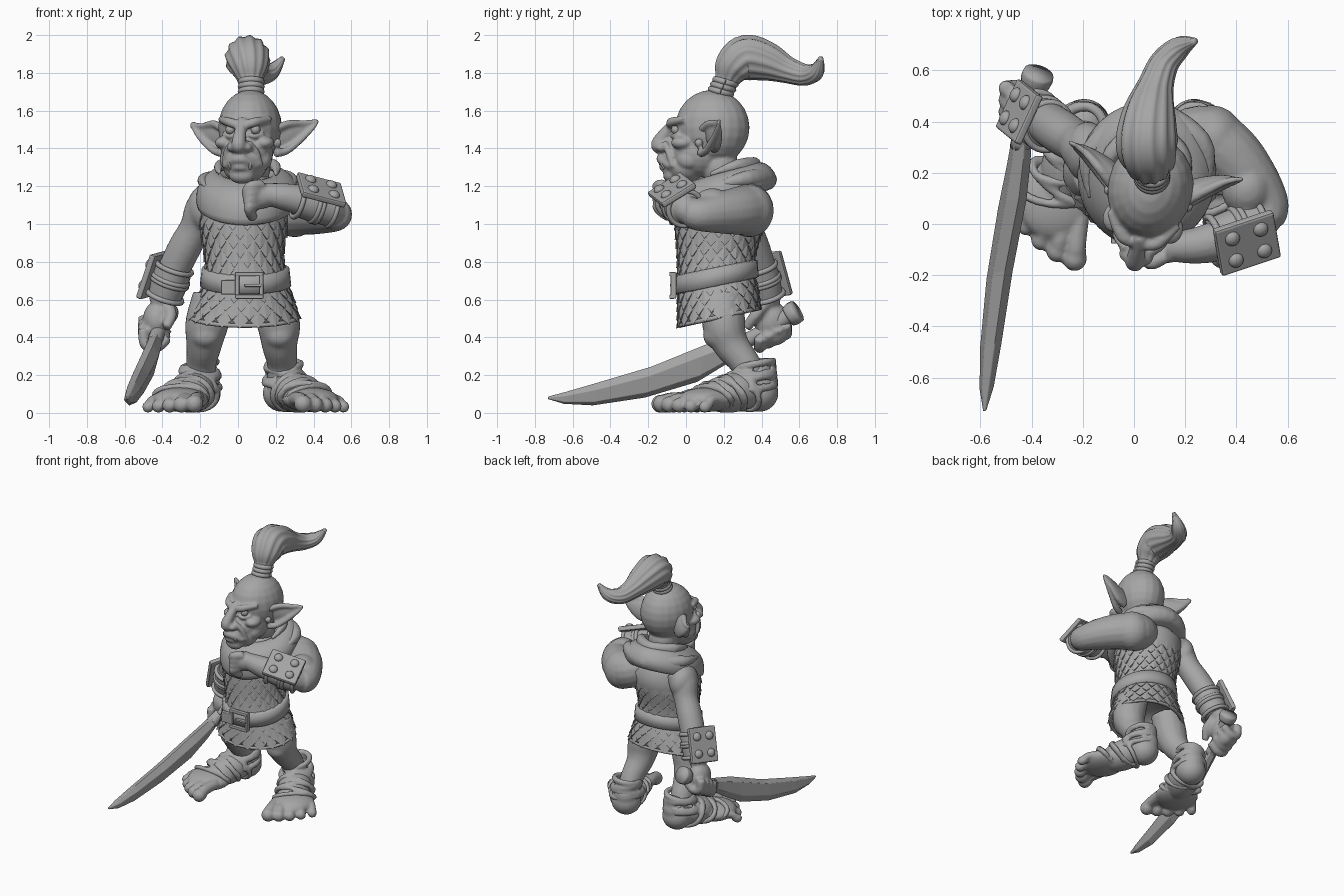
import bpy, bmesh, math
from mathutils import Vector, Matrix, Euler

cube = bpy.data.objects.get("Cube")
if cube:
    bpy.data.objects.remove(cube)

grey = bpy.data.materials.new("plain_grey")
grey.use_nodes = True
grey.diffuse_color = (0.38, 0.38, 0.38, 1)
bsdf = next(n for n in grey.node_tree.nodes if n.type == 'BSDF_PRINCIPLED')
bsdf.inputs["Base Color"].default_value = grey.diffuse_color
bsdf.inputs["Roughness"].default_value = 0.7


def finish(bm, name, voxel=0, smooth=True, subsurf=0, bevel=0, matrix=None):
    """Turn a bmesh into a named object; voxel fuses overlapping parts."""
    bmesh.ops.recalc_face_normals(bm, faces=bm.faces)
    if matrix:
        bm.transform(matrix)
    for f in bm.faces:
        f.smooth = smooth
    me = bpy.data.meshes.new(name)
    bm.to_mesh(me)
    bm.free()
    me.materials.append(grey)
    ob = bpy.data.objects.new(name, me)
    bpy.context.scene.collection.objects.link(ob)
    if voxel:
        m = ob.modifiers.new("fuse", 'REMESH')
        m.mode, m.voxel_size, m.use_smooth_shade = 'VOXEL', voxel, True
        s = ob.modifiers.new("soften", 'SMOOTH')
        s.factor, s.iterations = 0.5, 3
    if subsurf:
        ob.modifiers.new("subdivide", 'SUBSURF').levels = subsurf
    if bevel:
        b = ob.modifiers.new("bevel", 'BEVEL')
        b.width, b.segments = bevel, 2
    return ob


def ball(bm, c, r, rot=(0, 0, 0)):
    r = (r, r, r) if isinstance(r, float) else r
    m = Matrix.LocRotScale(Vector(c), Euler(rot), Vector(r))
    bmesh.ops.create_uvsphere(bm, u_segments=20, v_segments=12, radius=1, matrix=m)


def skin(bm, rings):
    """Bridge rings of points and cap both ends."""
    vs = [[bm.verts.new(p) for p in ring] for ring in rings]
    n = len(vs[0])
    for a, b in zip(vs, vs[1:]):
        for i in range(n):
            bm.faces.new((a[i], a[(i + 1) % n], b[(i + 1) % n], b[i]))
    bm.faces.new(vs[0][::-1])
    bm.faces.new(vs[-1])


def tube(bm, pts, sides=16, steps=5, ribs=0, depth=0.0, flat=1.0, ref=(0.31, 0.2, 0.93)):
    """Tube through (x, y, z, radius) points; flat squashes it across ref."""
    P = [Vector(p) for p in pts]
    path = []
    for i in range(len(P) - 1):
        p0, p1, p2, p3 = P[max(i - 1, 0)], P[i], P[i + 1], P[min(i + 2, len(P) - 1)]
        for k in range(steps):
            t = k / steps
            path.append(0.5 * (2 * p1 + (p2 - p0) * t + (2 * p0 - 5 * p1 + 4 * p2 - p3) * t * t
                               + (3 * p1 - p0 - 3 * p2 + p3) * t ** 3))
    path.append(P[-1])
    rings, nrm = [], Vector(ref)
    for i, p in enumerate(path):
        tan = (path[min(i + 1, len(path) - 1)] - path[max(i - 1, 0)]).to_3d().normalized()
        nrm = (nrm - tan * nrm.dot(tan)).normalized()
        side = tan.cross(nrm)
        ring = []
        for k in range(sides):
            a = math.tau * k / sides
            r = max(p[3], 0.003) * (1 + depth * math.cos(ribs * a))
            ring.append(p.to_3d() + nrm * r * math.cos(a) + side * r * flat * math.sin(a))
        rings.append(ring)
    skin(bm, rings)


def band(bm, c, u, v, r, n=16):
    """Closed cord around centre c spanned by half-axes u and v."""
    c, u, v = Vector(c), Vector(u), Vector(v)
    pts = [c + u * math.cos(math.tau * i / n) + v * math.sin(math.tau * i / n) for i in range(n + 1)]
    tube(bm, [(*p, r) for p in pts], sides=8, steps=2, ref=u.cross(v))


def oval(ring, a, grow=0.0):
    z, cx, cy, rx, ry, slope = ring
    y = (ry + grow) * math.sin(a)
    return Vector((cx + (rx + grow) * math.cos(a), cy + y, z + slope * y))


def loft(name, rings, subsurf=0, n=32):
    bm = bmesh.new()
    skin(bm, [[oval(r, math.tau * i / n) for i in range(n)] for r in rings])
    return finish(bm, name, subsurf=subsurf)


# Torso: z, centre x, centre y, half width, half depth, slope; hollow under the skirt
TORSO = [(0.51, .035, .175, .285, .215, .22), (0.60, .04, .17, .25, .21, .22),
         (0.72, .04, .155, .205, .195, .22), (0.85, .03, .165, .205, .205, .1),
         (1.00, .03, .18, .23, .235, 0), (1.12, .04, .2, .23, .24, 0), (1.25, .05, .2, .12, .13, 0)]
loft("mail_tunic", [(0.6, .04, .17, .215, .17, .2), (0.505, .035, .175, .265, .195, .22)] + TORSO)


def torso_ring(z):
    for a, b in zip(TORSO, TORSO[1:]):
        if z <= b[0]:
            t = (z - a[0]) / (b[0] - a[0])
            return [p + (q - p) * t for p, q in zip(a, b)]
    return TORSO[-1]


# Overlapping diamond scales
bm = bmesh.new()
COUNT, STEP = 19, 0.043
for row in range(12):
    z = 0.535 + row * STEP
    for i in range(COUNT):
        a, h = math.tau * (i + row % 2 / 2) / COUNT, math.pi / COUNT * 0.94
        top = oval(torso_ring(z + STEP), a, 0.002)
        left, right = (oval(torso_ring(z), a + s * h, 0.005) for s in (-1, 1))
        low, root = oval(torso_ring(z - STEP * .9), a, 0.013), oval(torso_ring(z - STEP * .8), a, -0.005)
        t, l, r, b, k = (bm.verts.new(p) for p in (top, left, right, low, root))
        for f in ((t, l, b), (t, b, r), (l, k, b), (b, k, r), (t, k, l), (t, r, k)):
            bm.faces.new(f)
finish(bm, "mail_scales", smooth=False)

# Belt, buckle and hem
loft("belt", [(0.67, .04, .157, .225, .21, .2), (0.675, .04, .157, .242, .228, .2),
              (0.765, .04, .157, .232, .222, .2), (0.77, .04, .157, .215, .205, .2)])
bm = bmesh.new()
for x, z, sx, sz in ((0, .06, .15, .022), (0, -.06, .15, .022), (.064, 0, .022, .14),
                     (-.064, 0, .022, .14), (.02, 0, .09, .016), (-.11, -.01, .08, .075)):
    bmesh.ops.create_cube(bm, size=1, matrix=Matrix.LocRotScale(
        Vector((.06 + x, -.073 + abs(x) * .1, .675 + z)), None, Vector((sx, .03, sz))))
finish(bm, "belt_buckle", smooth=False, bevel=0.005)
bm = bmesh.new()
band(bm, (.035, .175, .508), (.28, 0, 0), (0, .21, .046), .012, 24)
finish(bm, "tunic_hem")

# Draped cowl with folds
loft("cowl", [(1.09, .04, .18, .23, .25, .37), (1.08, .04, .185, .26, .275, .37),
              (1.15, .05, .19, .275, .29, .27), (1.215, .055, .2, .268, .28, .2),
              (1.28, .055, .21, .2, .205, .28), (1.28, .05, .21, .14, .15, .28),
              (1.23, .05, .18, .11, .12, .2)], subsurf=1)
bm = bmesh.new()
tube(bm, [(-.17, .1, 1.2, .012), (-.17, .28, 1.235, .04), (.04, .425, 1.235, .058),
          (.26, .32, 1.24, .045), (.29, .14, 1.2, .012)])
tube(bm, [(-.1, .12, 1.27, .012), (-.09, .27, 1.31, .033), (.05, .36, 1.315, .04),
          (.19, .27, 1.31, .033), (.2, .12, 1.26, .012)])
finish(bm, "cowl_folds", voxel=0.013)

# Head in its own frame, then turned slightly to its right
TURN = Matrix.Translation((.06, .12, 0)) @ Matrix.Rotation(math.radians(-12), 4, 'Z')
bm = bmesh.new()
ball(bm, (0, .02, 1.51), (.168, .2, .2))
ball(bm, (0, -.06, 1.38), (.14, .15, .14))
ball(bm, (0, -.12, 1.3), (.115, .1, .085))
ball(bm, (0, -.195, 1.258), (.07, .05, .045))
ball(bm, (0, -.18, 1.33), (.09, .075, .075))
ball(bm, (0, -.21, 1.4), (.045, .05, .06))
ball(bm, (0, .06, 1.3), (.1, .1, .12))
tube(bm, [(0, -.17, 1.55, .027), (0, -.235, 1.48, .033), (0, -.275, 1.42, .038), (0, -.25, 1.4, .034)])
tube(bm, [(-.085, -.19, 1.305, .018), (0, -.26, 1.345, .024), (.085, -.19, 1.305, .018)])
tube(bm, [(-.06, -.2, 1.285, .016), (0, -.25, 1.303, .02), (.06, -.2, 1.285, .016)])
for s in (-1, 1):
    ball(bm, (s * .042, -.245, 1.405), (.026, .035, .024))
    ball(bm, (s * .11, -.12, 1.43), (.05, .06, .035))
    ball(bm, (s * .1, -.09, 1.34), (.04, .06, .05))
    tube(bm, [(s * .012, -.2, 1.52, .022), (s * .07, -.185, 1.54, .025), (s * .135, -.1, 1.555, .016)])
    tube(bm, [(s * .045, -.23, 1.435, .014), (s * .08, -.2, 1.38, .018), (s * .1, -.17, 1.3, .014)])
    tube(bm, [(s * .03, -.185, 1.475, .01), (s * .07, -.18, 1.465, .013), (s * .11, -.14, 1.48, .01)])
finish(bm, "head", voxel=0.009, matrix=TURN)
bm = bmesh.new()
for s in (-1, 1):
    ball(bm, (s * .068, -.162, 1.5), .026)
finish(bm, "eyes", matrix=TURN)
bm = bmesh.new()
for s in (-1, 1):
    tube(bm, [(s * .05, -.225, 1.295, .012), (s * .055, -.24, 1.32, .01), (s * .055, -.24, 1.34, .002)], sides=8)
finish(bm, "tusks", matrix=TURN)
for s, name, lift in ((1, "left_ear", 0), (-1, "right_ear", -.015)):
    bm = bmesh.new()
    tube(bm, [(s * .14, .045, 1.45, .08), (s * .2, .075, 1.46, .075), (s * .27, .11, 1.495 + lift, .042),
              (s * .34, .13, 1.54 + lift, .006)], flat=0.4, ref=(0, -.2, 1))
    tube(bm, [(s * .14, -.01, 1.5, .02), (s * .2, .045, 1.53, .02), (s * .28, .105, 1.535 + lift, .015),
              (s * .345, .13, 1.545 + lift, .008), (s * .28, .09, 1.465 + lift, .016),
              (s * .2, .03, 1.39, .02), (s * .14, -.015, 1.375, .024)])
    ball(bm, (s * .155, -.02, 1.43), .024)
    finish(bm, name, voxel=0.009, matrix=TURN)

# Topknot and its binding
bm = bmesh.new()
tube(bm, [(.07, .18, 1.66, .07), (.07, .19, 1.72, .055), (.065, .215, 1.765, .065), (.06, .25, 1.83, .1),
          (.05, .32, 1.88, .116), (.06, .43, 1.86, .1), (.085, .54, 1.815, .068), (.12, .63, 1.79, .055),
          (.18, .69, 1.81, .042), (.24, .715, 1.88, .012)], sides=48, ribs=12, depth=0.055)
finish(bm, "topknot")
bm = bmesh.new()
for i in range(3):
    band(bm, (.07, .185 + i * .012, 1.7 + i * .026), (.054, 0, 0), (0, .052, -.014), .018)
finish(bm, "topknot_binding")

# Arms
bm = bmesh.new()
tube(bm, [(-.13, .27, 1.13, .11), (-.185, .29, 1.07, .1), (-.225, .32, .98, .085), (-.28, .355, .88, .088),
          (-.325, .385, .79, .086), (-.375, .42, .68, .08), (-.42, .445, .58, .058)])
ball(bm, (-.18, .28, 1.08), (.09, .12, .125))
ball(bm, (-.43, .45, .49), (.075, .095, .1))
ball(bm, (-.43, .46, .43), (.065, .09, .075))
for i in range(4):
    y, z = .39 + i * .047, .355 + i * .024
    tube(bm, [(-.5, y, z + .09, .03), (-.49, y, z + .01, .032), (-.43, y, z - .005, .032),
              (-.37, y, z + .045, .028)], sides=10)
tube(bm, [(-.38, .42, .58, .035), (-.355, .37, .52, .032), (-.38, .32, .45, .026)], sides=10)
finish(bm, "right_arm", voxel=0.011)
bm = bmesh.new()
tube(bm, [(.15, .28, 1.12, .12), (.26, .33, 1.08, .135), (.36, .28, 1.07, .128), (.45, .18, 1.06, .112),
          (.515, .08, 1.05, .09), (.51, .02, 1.06, .08)])
tube(bm, [(.53, .04, 1.05, .065), (.43, -.03, 1.1, .09), (.27, -.08, 1.14, .075), (.14, -.09, 1.16, .058)])
ball(bm, (.3, .335, 1.07), (.13, .13, .14))
ball(bm, (.44, .14, 1.09), (.1, .11, .1))
ball(bm, (.12, -.09, 1.15), (.085, .065, .07))
for i in range(4):
    d = i * .036
    tube(bm, [(.13 - d * .3, -.12, 1.21 - d, .028), (.07 - d * .1, -.15, 1.2 - d, .03),
              (.045 + d * .2, -.12, 1.165 - d, .028), (.08, -.08, 1.14 - d, .026)], sides=10)
finish(bm, "left_arm", voxel=0.011)


# Bracers: cuffs, plate and studs
def bracer(side, start, end, radius, normal, offset):
    a, b, n = Vector(start), Vector(end), Vector(normal).normalized()
    axis = (b - a).normalized()
    n = (n - axis * n.dot(axis)).normalized()
    w = axis.cross(n)
    bm = bmesh.new()
    tube(bm, [(*a, radius), (*((a + b) / 2), radius), (*b, radius * .9)], sides=24)
    for t in (.04, .4, .5, .96):
        band(bm, a.lerp(b, t), n * radius * .97, w * radius * .97, .014)
    finish(bm, side + "_bracer")
    m = Matrix((axis, w, n)).transposed().to_4x4()
    m.translation = (a + b) / 2 + n * offset
    bm = bmesh.new()
    bmesh.ops.create_cube(bm, size=1, matrix=Matrix.Diagonal((.25, .21, .035, 1)))
    finish(bm, side + "_bracer_plate", smooth=False, bevel=0.01, matrix=m)
    bm = bmesh.new()
    for x in (-.06, .06):
        for y in (-.05, .05):
            ball(bm, (x, y, .018), (.03, .03, .022))
    finish(bm, side + "_bracer_studs", matrix=m)


bracer("right", (-.335, .38, .775), (-.39, .425, .61), .098, (-.87, .4, 0), .1)
bracer("left", (.505, .0, 1.08), (.31, -.065, 1.13), .097, (.15, -.5, .85), .092)

# Legs, feet and wrappings
for s, name, hip, heel, yaw in ((1, "left", .18, .235, 27), (-1, "right", -.13, -.195, -19)):
    bm = bmesh.new()
    tube(bm, [(hip, .2, .62, .11), (hip + s * .035, .2, .47, .115), (heel - s * .015, .24, .36, .095),
              (heel, .32, .25, .08), (heel, .36, .12, .09)])
    ball(bm, (hip + s * .04, .16, .41), (.08, .07, .07))
    finish(bm, name + "_leg", voxel=0.013)
    M = Matrix.Translation((heel, .385, 0)) @ Matrix.Rotation(math.radians(yaw), 4, 'Z')
    bm = bmesh.new()
    ball(bm, (0, 0, .105), (.105, .105, .1))
    ball(bm, (0, .005, .16), (.095, .1, .1))
    ball(bm, (0, -.14, .11), (.115, .19, .105), (.2, 0, 0))
    ball(bm, (s * .01, -.31, .07), (.15, .16, .065))
    for i in range(5):
        size = .048 - i * .004
        x, y = s * (-.125 + i * .068), -.485 + .0065 * i * i
        tube(bm, [(x * .8, y + .14, .075, size * .8), (x, y + .03, .07, size * .8),
                  (x * 1.08, y - .01, size, size * .95)], sides=12)
        ball(bm, (x * 1.08, y - .02, size), size)
    finish(bm, name + "_foot", voxel=0.01, matrix=M)
    bm = bmesh.new()
    for i in range(4):
        band(bm, (0, -.02 - i * .008, .255 - i * .038), (.085 + i * .008, 0, .012 * (-1) ** i),
             (0, .095 + i * .01, .015), .021)
    for i in range(5):
        band(bm, (s * .004 * i, -.1 - i * .045, .112 - i * .006), (.113 + i * .006, .03 * (-1) ** i, 0),
             (0, -.05, .095 - i * .011), .018)
    finish(bm, name + "_foot_wraps", voxel=0.011, matrix=M)

# Sword: x, y, z, half width, half thickness
bm = bmesh.new()
edge, face = Vector((.25, .2, .95)).normalized(), Vector((.96, .1, -.25))
BLADE = [(-.44, .34, .385, .05, .045), (-.45, .24, .335, .075, .052), (-.475, .08, .262, .105, .058),
         (-.525, -.2, .163, .088, .055), (-.56, -.48, .1, .065, .047), (-.575, -.64, .08, .035, .033),
         (-.583, -.73, .08, .008, .008)]
skin(bm, [[Vector(b[:3]) + edge * b[3] * e + face * b[4] * f for e, f in
           ((1, 0), (.55, .75), (-.55, .75), (-1, 0), (-.55, -.75), (.55, -.75))] for b in BLADE])
finish(bm, "sword_blade", smooth=False, bevel=0.006)
bm = bmesh.new()
tube(bm, [(-.445, .3, .37, .04), (-.41, .46, .46, .04), (-.385, .56, .525, .045)])
tube(bm, [(-.385, .54, .51, .055), (-.38, .565, .525, .063), (-.372, .59, .54, .06)], steps=2)
finish(bm, "sword_grip")
